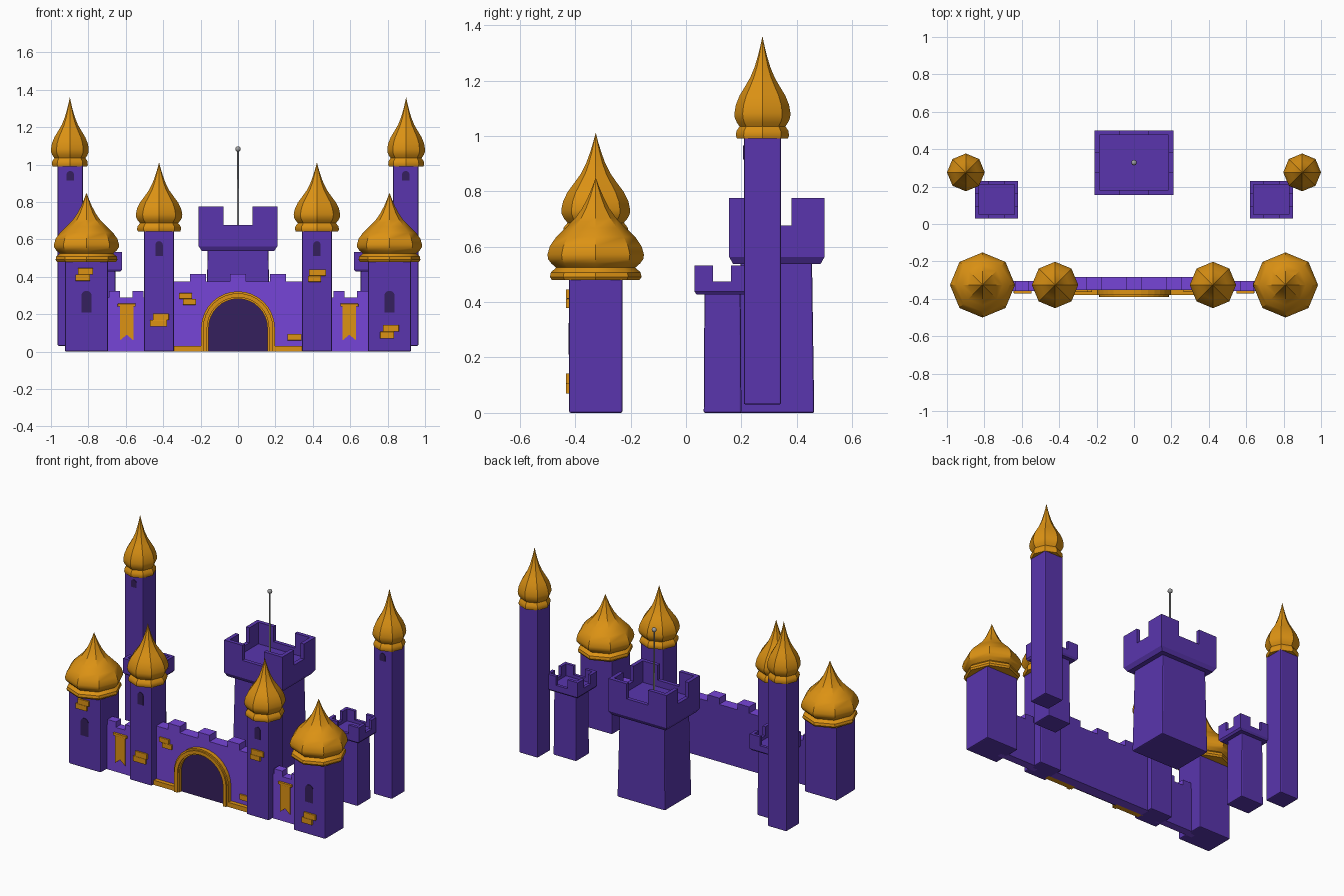
import bpy, bmesh, math
from mathutils import Vector

if "Cube" in bpy.data.objects:
    bpy.data.objects.remove(bpy.data.objects["Cube"])


def material(name, rgb):
    m = bpy.data.materials.new(name)
    m.diffuse_color = (*rgb, 1)
    m.use_nodes = True
    m.node_tree.nodes["Principled BSDF"].inputs["Base Color"].default_value = m.diffuse_color
    return m


PURPLE = material("tower purple", (0.10, 0.036, 0.42))
VIOLET = material("wall violet", (0.18, 0.06, 0.68))
DARK = material("dark opening", (0.036, 0.014, 0.11))
GOLD = material("gold", (0.72, 0.29, 0.007))
GREY = material("pole grey", (0.35, 0.35, 0.35))


def finish(name, bm, mats, bevel=0.0):
    bmesh.ops.recalc_face_normals(bm, faces=bm.faces)
    if bevel:
        bmesh.ops.bevel(bm, geom=bm.edges[:], offset=bevel, segments=2,
                        profile=0.5, affect='EDGES')
    me = bpy.data.meshes.new(name)
    bm.to_mesh(me)
    bm.free()
    for m in mats:
        me.materials.append(m)
    ob = bpy.data.objects.new(name, me)
    bpy.context.collection.objects.link(ob)
    return ob


def smooth(ob, deg=32):
    bpy.ops.object.select_all(action='DESELECT')
    ob.select_set(True)
    bpy.context.view_layer.objects.active = ob
    bpy.ops.object.shade_smooth_by_angle(angle=math.radians(deg))


def box(name, cx, cy, sx, sy, z0, z1, mat=PURPLE, top=1.0, bottom=1.0, bevel=0.006):
    """Box with optional taper at the top or bottom."""
    bm = bmesh.new()
    bmesh.ops.create_cube(bm, size=1)
    for v in bm.verts:
        k = top if v.co.z > 0 else bottom
        v.co = Vector((cx + v.co.x * sx * k, cy + v.co.y * sy * k,
                       z1 if v.co.z > 0 else z0))
    return finish(name, bm, [mat], bevel)


def prism(name, pts, y0, y1, mat, bevel=0.0):
    """Outline in x and z, extruded from y0 (front) to y1 (back)."""
    bm = bmesh.new()
    f = bm.faces.new([bm.verts.new((x, y0, z)) for x, z in pts])
    ext = bmesh.ops.extrude_face_region(bm, geom=[f])
    for v in ext['geom']:
        if isinstance(v, bmesh.types.BMVert):
            v.co.y = y1
    return finish(name, bm, [mat], bevel)


def arch(cx, w, z0, spring, n=12):
    """Round-topped outline, from right foot over the top to left foot."""
    arc = [(cx + w * math.cos(math.pi * i / n), spring + w * math.sin(math.pi * i / n))
           for i in range(n + 1)]
    return [(cx + w, z0)] + arc + [(cx - w, z0)]


# Onion dome: octagonal lathe with a collar at the bottom
DOME = [(0.91, 0), (0.95, 0.03), (0.93, 0.075), (0.82, 0.12), (0.92, 0.16), (0.99, 0.205),
        (1.0, 0.25), (0.95, 0.33), (0.82, 0.42), (0.62, 0.51), (0.43, 0.60),
        (0.28, 0.70), (0.16, 0.81), (0.07, 0.91)]


def dome(name, cx, cy, r, z0, h):
    bm = bmesh.new()
    rings = [[bm.verts.new((cx + r * k * math.cos(i * math.pi / 4),
                            cy + r * k * math.sin(i * math.pi / 4), z0 + h * t))
              for i in range(8)] for k, t in DOME]
    tip = bm.verts.new((cx, cy, z0 + h))
    bm.faces.new(rings[0][::-1])
    for a, b in zip(rings, rings[1:]):
        for i in range(8):
            j = (i + 1) % 8
            bm.faces.new((a[i], a[j], b[j], b[i]))
    for i in range(8):
        bm.faces.new((rings[-1][i], rings[-1][(i + 1) % 8], tip))
    smooth(finish(name, bm, [GOLD]))


def crown(name, cx, cy, sx, sy, z0, z1, notch_z, floor_z, nx, ny, wall, lip):
    """Battlement: hollowed box with a notch in the middle of each side."""
    ob = box(name, cx, cy, sx, sy, z0 + lip, z1, bevel=0)
    foot = box(name + "_foot", cx, cy, sx, sy, z0, z0 + lip, bottom=0.92, bevel=0)
    big = 1.3 * max(sx, sy)
    cutters = [box("cut", cx, cy, sx - 2 * wall, sy - 2 * wall, floor_z, z1 + .1, bevel=0),
               box("cut", cx, cy, nx, big, notch_z, z1 + .1, top=1.0, bevel=0),
               box("cut", cx, cy, big, ny, notch_z, z1 + .1, bevel=0)]
    bpy.context.view_layer.objects.active = ob
    for c in cutters:
        mod = ob.modifiers.new("cut", 'BOOLEAN')
        mod.operation, mod.object = 'DIFFERENCE', c
        bpy.ops.object.modifier_apply(modifier=mod.name)
        bpy.data.objects.remove(c)


def bricks(name, front, rects):
    for i, (x0, x1, z0, z1) in enumerate(rects):
        box(f"{name}_{i}", (x0 + x1) / 2, front - .003, x1 - x0, .016, z0, z1, GOLD, bevel=.002)


def battlement_wall(name, x0, x1, z, top, merlons, y0, y1):
    """Wall with raised merlons; violet in front, darker on its back."""
    pts = [(x0, 0), (x0, z)]
    for a, b in merlons:
        pts += [(a, z), (a, top), (b, top), (b, z)]
    pts += [(x1, z), (x1, 0)]
    clean = [p for i, p in enumerate(pts) if i == 0 or p != pts[i - 1]]
    ob = prism(name, clean, y0, y1, VIOLET)
    ob.data.materials.append(PURPLE)
    for p in ob.data.polygons:
        if p.normal.y > 0.5:
            p.material_index = 1


FY = -0.326
for s, side in ((-1, "left"), (1, "right")):
    # Large front tower
    box(f"{side}_front_tower", s * .81, FY, .23, .192, 0, .49)
    dome(f"{side}_front_dome", s * .81, FY, .174, .48, .37)
    prism(f"{side}_front_window", arch(s * .81, .028, .21, .297), -.425, -.418, DARK)
    # Gate tower
    box(f"{side}_gate_tower", s * .422, FY, .16, .15, 0, .65)
    dome(f"{side}_gate_dome", s * .422, FY, .124, .642, .37)
    prism(f"{side}_gate_window", arch(s * .422, .02, .51, .57), -.404, -.397, DARK)
    # Tall back tower
    box(f"{side}_back_tower", s * .897, .276, .134, .134, .03, 1.0)
    dome(f"{side}_back_dome", s * .899, .276, .101, .99, .37)
    prism(f"{side}_back_window", arch(s * .897, .02, .915, .945), .206, .212, DARK)
    # Small crenellated tower
    box(f"{side}_small_tower", s * .735, .132, .165, .136, 0, .44, top=.96)
    crown(f"{side}_small_crown", s * .735, .13, .23, .20, .427, .533,
          .475, .455, .08, .066, .02, .012)
    # Side wall with banner
    battlement_wall(f"{side}_side_wall", s * .6 - .14, s * .6 + .14, .289, .325,
                    [(s * .6 - .09, s * .6 - .03), (s * .6 + .035, s * .6 + .095)],
                    -.358, -.305)
    cx = s * .595
    prism(f"{side}_banner", [(cx - .036, .25), (cx - .036, .06), (cx, .09),
                             (cx + .036, .06), (cx + .036, .25)], -.366, -.357, GOLD)
    box(f"{side}_banner_rod", cx, -.364, .096, .016, .24, .256, GOLD, bevel=.002)

# Loose gold bricks
bricks("left_tower_brick", -.422, [(-.855, -.775, .412, .446), (-.87, -.79, .378, .412)])
bricks("right_tower_brick", -.422, [(.775, .86, .106, .142), (.76, .835, .07, .106)])
bricks("left_gate_brick", -.401, [(-.455, -.37, .168, .203), (-.47, -.38, .133, .168)])
bricks("right_gate_brick", -.401, [(.38, .47, .405, .44), (.375, .445, .373, .405)])
bricks("wall_brick", -.353, [(-.315, -.245, .282, .312), (-.295, -.225, .25, .282),
                             (.265, .34, .06, .095)])

# Gate wall, dark gate and gold frame with feet
battlement_wall("gate_wall", -.42, .42, .374, .415,
                [(-.257, -.172), (-.042, .042), (.172, .257)], -.353, -.283)
prism("gate_opening", arch(0, .16, 0, .125, 16), -.36, -.352, DARK)
outer, inner = arch(0, .197, .03, .125, 16), arch(0, .157, 0, .125, 16)
prism("gate_frame", [(.36, 0), (.36, .03)] + outer + [(-.36, .03), (-.36, 0)] + inner[::-1],
      -.38, -.345, GOLD)
rim = arch(0, .187, 0, .125, 16) + arch(0, .165, 0, .125, 16)[::-1]
prism("gate_frame_ridge", rim, -.39, -.375, GOLD)

# Central keep with battlement and flagpole
box("keep", 0, .326, .345, .274, 0, .56, top=.94)
crown("keep_crown", 0, .328, .42, .344, .538, .775, .677, .635, .155, .105, .025, .025)
bm = bmesh.new()
bmesh.ops.create_cone(bm, cap_ends=True, segments=8, radius1=.006, radius2=.005, depth=.45)
bmesh.ops.translate(bm, vec=(0, .328, .85), verts=bm.verts)
smooth(finish("flagpole", bm, [GREY]), 50)
bm = bmesh.new()
bmesh.ops.create_uvsphere(bm, u_segments=10, v_segments=6, radius=.015)
bmesh.ops.translate(bm, vec=(0, .328, 1.083), verts=bm.verts)
smooth(finish("pole_knob", bm, [GREY]), 60)
